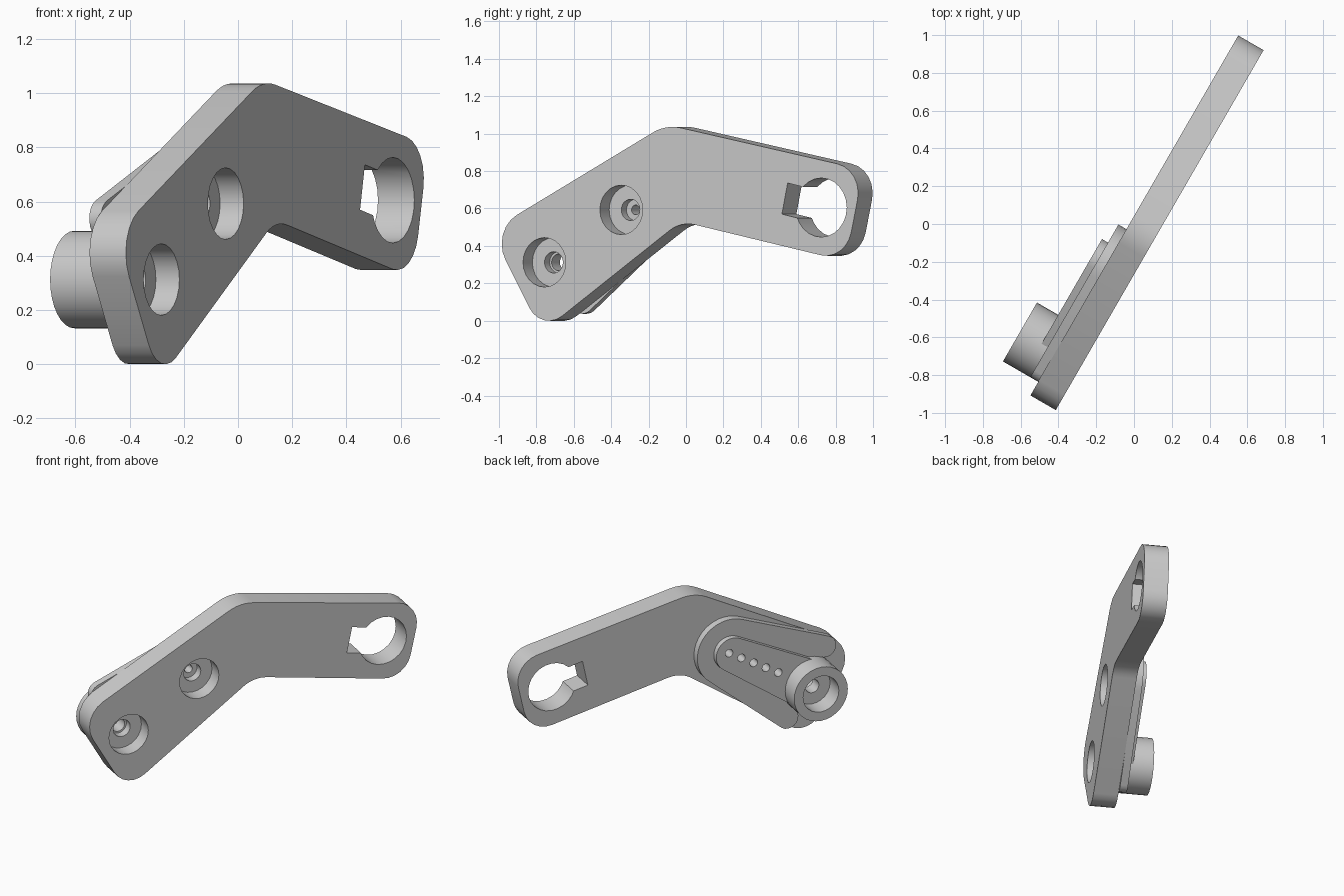
import bpy, bmesh, math
from mathutils import Vector, Matrix

cube = bpy.data.objects.get("Cube")
if cube:
    bpy.data.objects.remove(cube)

# One plain grey for the whole bracket
grey = bpy.data.materials.new("plain_grey")
grey.use_nodes = True
colour = (0.6, 0.6, 0.6, 1)
grey.diffuse_color = colour
grey.node_tree.nodes["Principled BSDF"].inputs["Base Color"].default_value = colour

# Bracket plane: u runs along the plate, z is up, w points out of the front
C, S = math.cos(math.radians(30)), 0.5
FRAME = Matrix(((S, 0, C), (C, 0, -S), (0, 1, 0)))
FRONT, BACK, PAD, HORN, BOSS = 0.134, -0.021, -0.07, -0.107, -0.237
HUB = Vector((-0.797, 0.312))
AXIS = Vector((math.cos(math.radians(30.6)), math.sin(math.radians(30.6))))
SIDE = Vector((-AXIS.y, AXIS.x))


def on_arm(a, b=0):
    """Point in the plate plane, measured from the hub along the lower arm."""
    return HUB + AXIS * a + SIDE * b


def arc(centre, r, start, end, n):
    return [Vector(centre) + r * Vector((math.cos(t), math.sin(t)))
            for t in (math.radians(start + (end - start) * i / n) for i in range(n + 1))]


def circle(centre, r, n=24):
    return arc(centre, r, 0, 360, n)[:-1]


def fillet(corners, n=6):
    """Round each (u, z, radius) corner of a polygon."""
    out = []
    for i, (u, z, r) in enumerate(corners):
        p = Vector((u, z))
        d1 = (Vector(corners[i - 1][:2]) - p).normalized()
        d2 = (Vector(corners[(i + 1) % len(corners)][:2]) - p).normalized()
        half = d1.angle(d2) / 2
        centre = p + (d1 + d2).normalized() * (r / math.sin(half))
        v1 = p + d1 * (r / math.tan(half)) - centre
        v2 = p + d2 * (r / math.tan(half)) - centre
        start = math.degrees(math.atan2(v1.y, v1.x))
        turn = math.degrees(math.atan2(v1.x * v2.y - v1.y * v2.x, v1.dot(v2)))
        out += arc(centre, r, start, start + turn, n)
    return out


def prism(name, outline, w0, w1):
    bm = bmesh.new()
    face = bm.faces.new([bm.verts.new(FRAME @ Vector((p[0], p[1], w0))) for p in outline])
    new = bmesh.ops.extrude_face_region(bm, geom=[face])["geom"]
    bmesh.ops.translate(bm, vec=FRAME @ Vector((0, 0, w1 - w0)),
                        verts=[v for v in new if isinstance(v, bmesh.types.BMVert)])
    bmesh.ops.recalc_face_normals(bm, faces=bm.faces)
    mesh = bpy.data.meshes.new(name)
    bm.to_mesh(mesh)
    bm.free()
    mesh.materials.append(grey)
    obj = bpy.data.objects.new(name, mesh)
    bpy.context.collection.objects.link(obj)
    return obj


def cut(obj, outline, w0, w1):
    tool = prism("cutter", outline, w0, w1)
    tool.hide_render = True
    mod = obj.modifiers.new("cut", "BOOLEAN")
    mod.operation, mod.solver, mod.object = "DIFFERENCE", "EXACT", tool
    deps = bpy.context.evaluated_depsgraph_get()
    mesh = bpy.data.meshes.new_from_object(obj.evaluated_get(deps))
    obj.modifiers.clear()
    obj.data = mesh
    bpy.data.objects.remove(tool)


# Elbow-shaped plate
plate = prism("bent_plate", fillet([
    (-0.046, 1.049, 0.26), (1.172, 0.807, 0.16), (1.063, 0.318, 0.16),
    (0.046, 0.531, 0.2), (-0.814, -0.062, 0.14), (-1.128, 0.481, 0.175)]), BACK, FRONT)

# Two stepped screw holes in the lower arm
for a in (0, 0.551):
    cut(plate, circle(on_arm(a), 0.132), 0.034, 0.3)
    cut(plate, circle(on_arm(a), 0.057), -0.1, 0.1)

# Keyhole with a square slot in the upper arm
eye = Vector((0.912, 0.605))
along = Vector((-0.978, 0.208))
across = Vector((0.208, 0.978))
cut(plate, circle(eye, 0.158), -0.2, 0.3)
cut(plate, [eye + along * s + across * t for s, t in
            ((0, -0.085), (0.23, -0.085), (0.23, 0.085), (0, 0.085))], -0.2, 0.3)

# Flared U-shaped pad on the back, rounded at its tip and its two ends
TIP = 0.62
pad_local = (arc((TIP, 0), 0.22, -82, 82, 18)
             + arc((0.02, 0.25), 0.07, 82, 270, 10)
             + arc((0.02, -0.25), 0.07, 90, 278, 10))
pad = prism("back_pad", [on_arm(*p) for p in pad_local], PAD, BACK)

# Tapered horn raised above the pad
horn_local = arc((TIP, 0), 0.11, -85, 85, 14) + arc((0, 0), 0.16, 85, 275, 14)
horn = prism("raised_horn", [on_arm(*p) for p in horn_local], HORN, PAD)

# Round boss at the hub, with a deep bore and a screw hole
BORE = 0.12
boss = prism("hub_boss", circle(HUB, 0.18, 32), BOSS, BACK)
cut(boss, circle(HUB, BORE), -0.4, -0.11)
cut(boss, circle(HUB, 0.045), -0.4, 0.1)

# Clear the bore through the pad and horn, and drill a row of five pin holes
for part in (pad, horn):
    cut(part, circle(HUB, BORE), -0.4, 0.1)
    for k in range(5):
        cut(part, circle(on_arm(0.647 - 0.096 * k), 0.026, 14), -0.3, 0.1)

# Smooth curved walls, crisp edges
bpy.ops.object.select_all(action="DESELECT")
for part in (plate, pad, horn, boss):
    part.select_set(True)
    bpy.context.view_layer.objects.active = part
bpy.ops.object.shade_smooth_by_angle(angle=math.radians(30))
